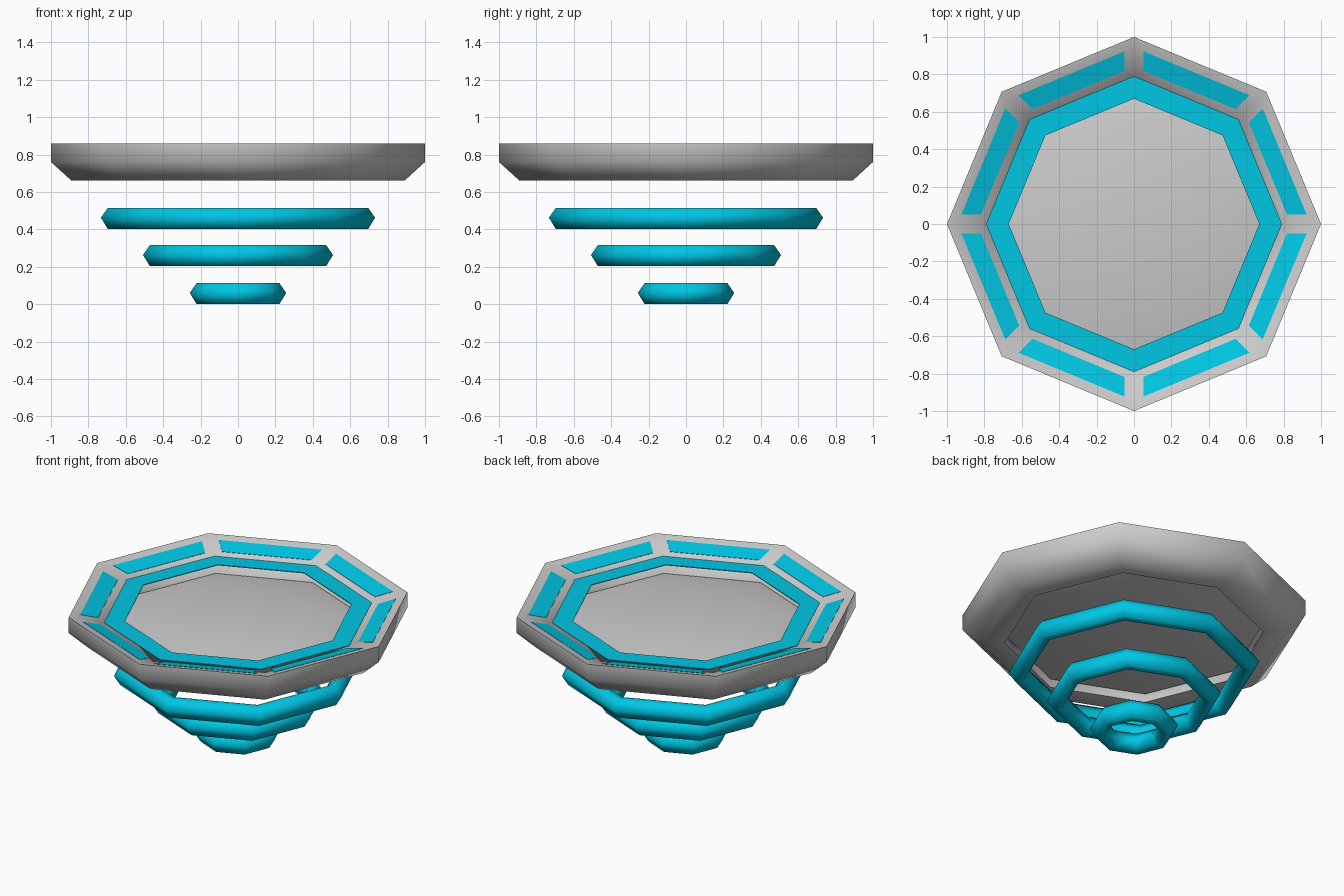
import bpy, bmesh
from math import sin, cos, pi, radians
from mathutils import Matrix, Vector

if "Cube" in bpy.data.objects:
    bpy.data.objects.remove(bpy.data.objects["Cube"])

SIDES = 8

cyan = bpy.data.materials.new("cyan")
cyan.diffuse_color = (0.0, 0.57, 0.78, 1)
cyan.use_nodes = True
cyan.node_tree.nodes["Principled BSDF"].inputs["Base Color"].default_value = cyan.diffuse_color


def finish(bm, name, mat=None, smooth=75):
    bmesh.ops.recalc_face_normals(bm, faces=bm.faces)
    me = bpy.data.meshes.new(name)
    bm.to_mesh(me)
    bm.free()
    ob = bpy.data.objects.new(name, me)
    bpy.context.collection.objects.link(ob)
    if mat:
        me.materials.append(mat)
    bpy.ops.object.select_all(action='DESELECT')
    ob.select_set(True)
    bpy.context.view_layer.objects.active = ob
    bpy.ops.object.shade_smooth_by_angle(angle=radians(smooth))
    return ob


def lathe(name, profile, mat=None, closed=True, smooth=75):
    """Turn an (r, z) profile into an eight-sided solid with a corner on +x."""
    bm = bmesh.new()
    rings = []
    for r, z in profile:
        if r == 0:
            rings.append([bm.verts.new((0, 0, z))] * SIDES)
        else:
            rings.append([bm.verts.new((r * cos(2 * pi * i / SIDES),
                                        r * sin(2 * pi * i / SIDES), z))
                          for i in range(SIDES)])
    pairs = list(zip(rings, rings[1:]))
    if closed:
        pairs.append((rings[-1], rings[0]))
    for a, b in pairs:
        for i in range(SIDES):
            j = (i + 1) % SIDES
            bm.faces.new(list(dict.fromkeys((a[i], a[j], b[j], b[i]))))
    return finish(bm, name, mat, smooth)


# Platform body: rim sloping inwards, chamfered underside, open middle
lathe("platform_rim", [(0.755, 0.66), (0.79, 0.808), (1, 0.86), (1, 0.76), (0.89, 0.66)])

# Lens-shaped floor closing the middle
lathe("platform_floor", [(0, 0.77), (0.49, 0.77), (0.755, 0.715),
                         (0.49, 0.66), (0, 0.66)], closed=False)

# Glowing band just inside the rim
lathe("inner_band", [(0.67, 0.81), (0.79, 0.81), (0.79, 0.805), (0.67, 0.805)], cyan)

# Eight panels lying on the slope of the rim
half = pi / SIDES
bm = bmesh.new()
for k in range(SIDES):
    rot = Matrix.Rotation((2 * k + 1) * half, 4, 'Z')
    low, top = [], []
    for d, s in ((0.775, -1), (0.872, -1), (0.872, 1), (0.775, 1)):
        w = (d * sin(half) - 0.05) / cos(half)
        z = 0.808 + 0.052 * (d / cos(half) - 0.79) / 0.21
        low.append(bm.verts.new(rot @ Vector((d, s * w, z - 0.004))))
        top.append(bm.verts.new(rot @ Vector((d, s * w, z + 0.002))))
    bm.faces.new(top)
    bm.faces.new(low[::-1])
    for i in range(4):
        j = (i + 1) % 4
        bm.faces.new((low[i], low[j], top[j], top[i]))
finish(bm, "rim_panels", cyan, 30)

# Three floating rings, shrinking towards the ground
for name, r, z in (("large_ring", 0.733, 0.402), ("middle_ring", 0.508, 0.203),
                   ("small_ring", 0.258, 0.0)):
    lathe(name, [(r, z + 0.06), (r - 0.037, z + 0.113), (r - 0.085, z + 0.113),
                 (r - 0.122, z + 0.06), (r - 0.085, z), (r - 0.037, z)], cyan)
